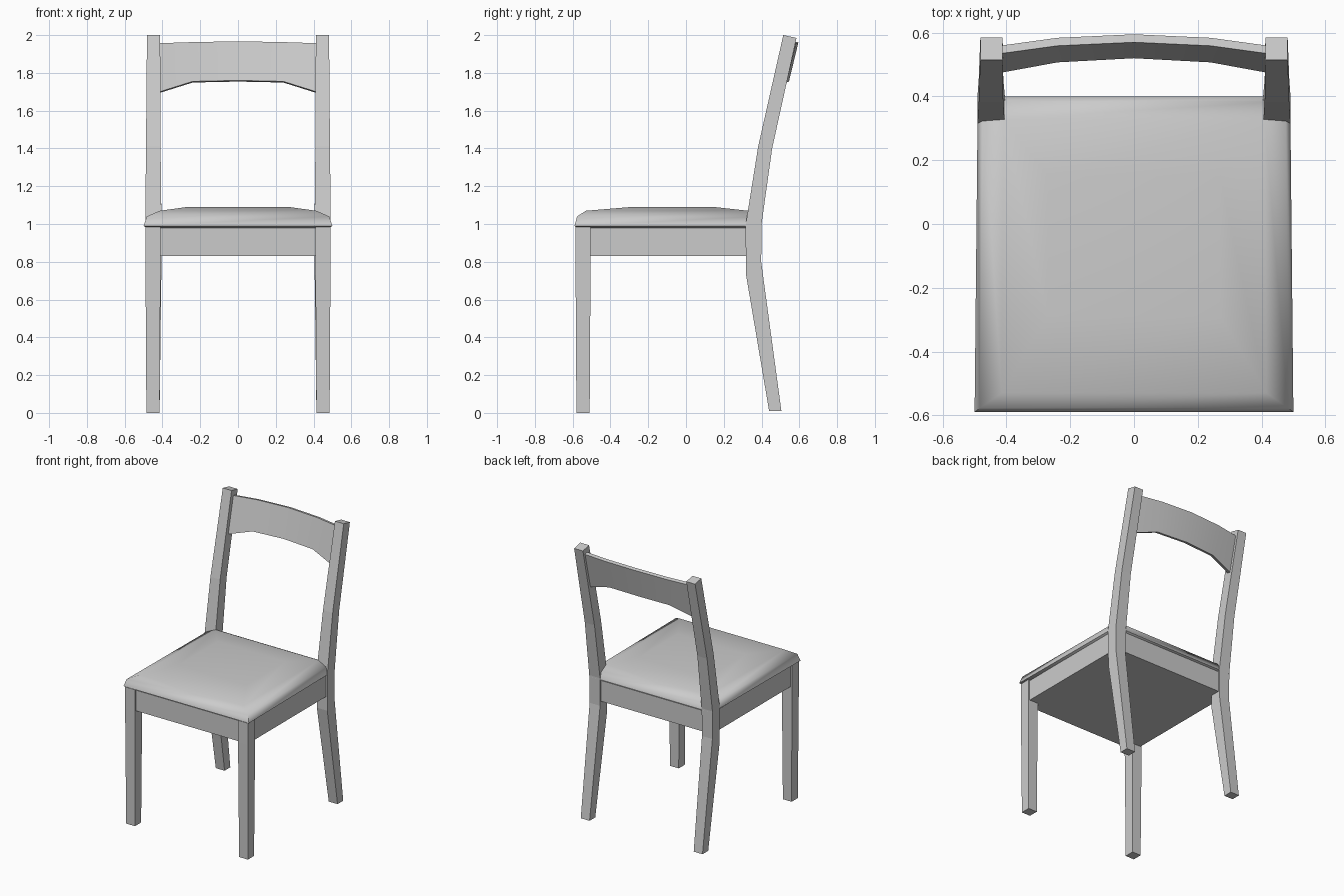
import bpy
import bmesh
import math

if "Cube" in bpy.data.objects:
    bpy.data.objects.remove(bpy.data.objects["Cube"])


def loft(name, sections, mirror=False, smooth=None):
    """Skin a stack of four-cornered sections and cap both ends."""
    bm = bmesh.new()
    rings = [[bm.verts.new(p) for p in s] for s in sections]
    for a, b in zip(rings, rings[1:]):
        for i in range(4):
            j = (i + 1) % 4
            bm.faces.new((a[i], a[j], b[j], b[i]))
    bm.faces.new(rings[0])
    bm.faces.new(rings[-1])
    bmesh.ops.recalc_face_normals(bm, faces=bm.faces)
    mesh = bpy.data.meshes.new(name)
    bm.to_mesh(mesh)
    bm.free()
    obj = bpy.data.objects.new(name, mesh)
    bpy.context.collection.objects.link(obj)
    if mirror:
        obj.modifiers.new("Mirror", "MIRROR")
    if smooth:
        bpy.ops.object.select_all(action="DESELECT")
        obj.select_set(True)
        bpy.context.view_layer.objects.active = obj
        bpy.ops.object.shade_smooth_by_angle(angle=math.radians(smooth))
    return obj


def rect(x0, x1, y0, y1, z):
    return [(x0, y0, z), (x1, y0, z), (x1, y1, z), (x0, y1, z)]


# Front legs, slightly tapered towards the floor
loft("front_leg", [rect(0.415, 0.485, -0.58, -0.51, 0),
                   rect(0.41, 0.49, -0.585, -0.505, 0.83),
                   rect(0.41, 0.49, -0.585, -0.505, 0.985)], mirror=True)

# Back legs running up into the bent back posts
posts = [  # inner x, outer x, front y, front z, back y, back z
    (0.415, 0.485, 0.44, 0.01, 0.505, 0.01),
    (0.406, 0.489, 0.318, 0.73, 0.398, 0.80),
    (0.405, 0.491, 0.315, 0.99, 0.40, 1.00),
    (0.41, 0.487, 0.382, 1.41, 0.456, 1.40),
    (0.412, 0.482, 0.515, 2.00, 0.585, 1.985),
]
loft("back_leg", [[(xi, yf, zf), (xo, yf, zf), (xo, yb, zb), (xi, yb, zb)]
                  for xi, xo, yf, zf, yb, zb in posts], mirror=True)

# Seat frame
loft("seat_frame", [rect(-0.48, 0.48, -0.575, 0.39, 0.83),
                    rect(-0.48, 0.48, -0.575, 0.39, 0.98)])

# Padded seat, a little narrower at the back
pad = [  # front half width, back half width, front y, back y, z
    (0.475, 0.465, -0.57, 0.385, 0.975),
    (0.50, 0.49, -0.59, 0.40, 0.99),
    (0.483, 0.475, -0.577, 0.385, 1.04),
    (0.415, 0.41, -0.53, 0.33, 1.07),
    (0.27, 0.27, -0.29, 0.15, 1.09),
]
loft("seat", [[(-wf, yf, z), (wf, yf, z), (wb, yb, z), (-wb, yb, z)]
              for wf, wb, yf, yb, z in pad], smooth=60)

# Curved, leaning top rail with an arched lower edge
half = [  # x, bottom y, bottom z, top y, top z
    (0.415, 0.475, 1.70, 0.535, 1.957),
    (0.24, 0.507, 1.755, 0.559, 1.963),
    (0.0, 0.52, 1.76, 0.57, 1.967),
]
stations = [(-x, *r) for x, *r in half] + half[1::-1]
t, d = 0.025, 0.006  # rail thickness and its drop across the tilt
loft("back_rail", [[(x, yb, zb), (x, yt, zt), (x, yt + t, zt - d), (x, yb + t, zb - d)]
                   for x, yb, zb, yt, zt in stations], smooth=30)
